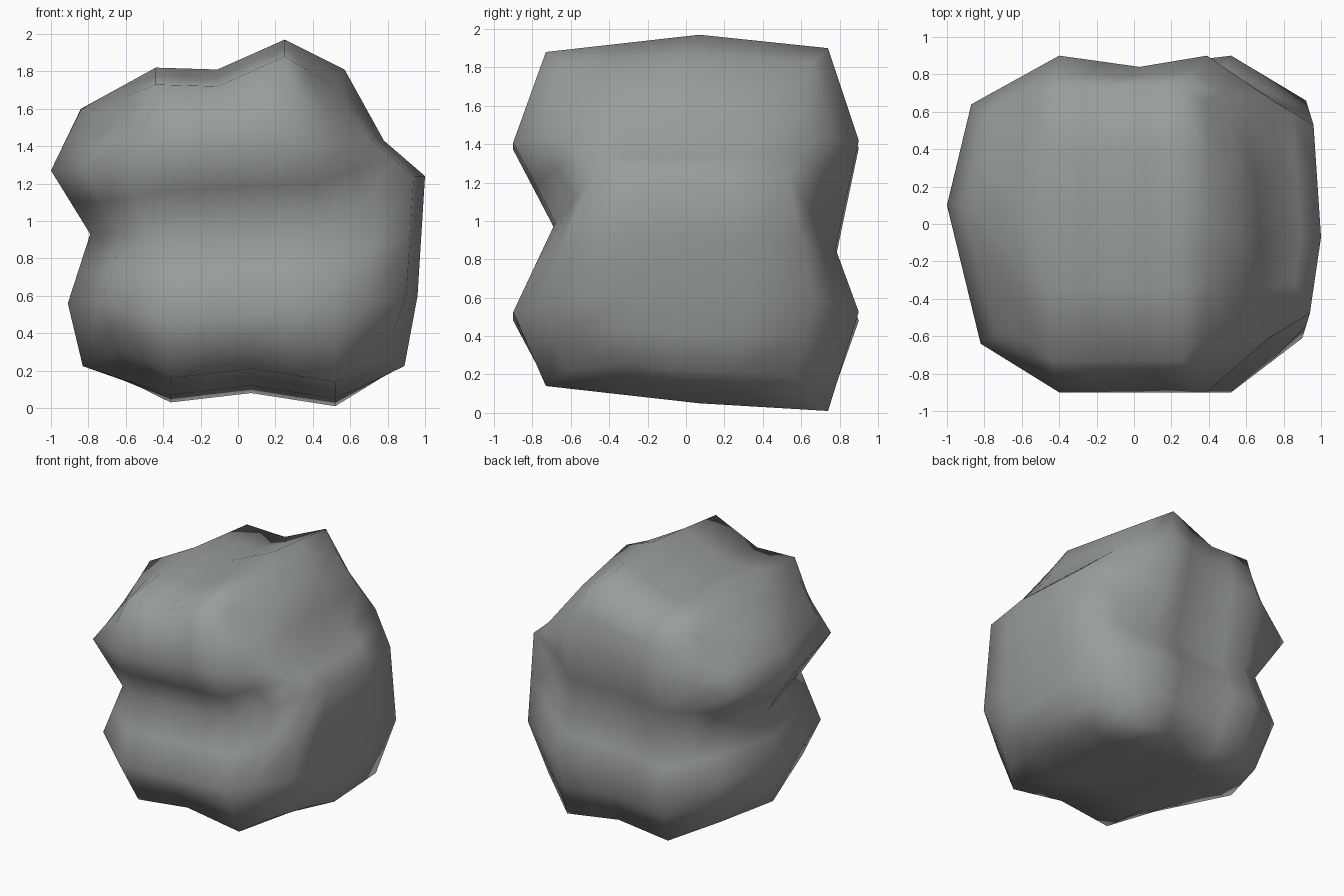
import bpy, bmesh

if "Cube" in bpy.data.objects:
    bpy.data.objects.remove(bpy.data.objects["Cube"])

# Front outline of the boulder: four sides of four steps, counter-clockwise from bottom left (x, z)
OUTLINE = [(-.83, .19), (-.36, .03), (.07, .08), (.52, .01),
           (.89, .19), (.96, .60), (1.0, 1.24), (.78, 1.43),
           (.57, 1.81), (.25, 1.97), (-.11, 1.81), (-.44, 1.82),
           (-.84, 1.60), (-1.0, 1.27), (-.79, .93), (-.91, .56)]
# Grid position (column, row) of each outline point
CELLS = ([(i, 0) for i in range(4)] + [(4, i) for i in range(4)] +
         [(4 - i, 4) for i in range(4)] + [(0, 4 - i) for i in range(4)])

bm = bmesh.new()


def ring(y_flat, y_left, y_right, left, right, top, bottom, end=0):
    """One outline ring, pulled in by a margin on each side; end is -1 front, 1 back."""
    verts = {}
    for (x, z), (c, r) in zip(OUTLINE, CELLS):
        corner = c in (0, 4) and r in (0, 4)
        k = .85 if corner else 1
        x += k * (left * (c == 0) - right * (c == 4))
        z += k * (bottom * (r == 0) - top * (r == 4))
        y = {0: y_left, 4: y_right}.get(c, y_flat)
        # Corners and side hollows sit further from the end
        if corner:
            y -= end * .1
            x *= 1 - .05 * abs(end)
        elif (c, r) == (4, 2):
            y -= end * .13
        elif (c, r) == (0, 2):
            y -= end * .07
        verts[c, r] = bm.verts.new((x, y, z))
    return verts


def cap(verts, depth, zs, flip):
    """Close a ring with a 4 x 4 grid of lumps and grooves."""
    for c in (1, 2, 3):
        for r in (1, 2, 3):
            x = (-.4, .03, .52 - .065 * (r - 1))[c - 1]
            verts[c, r] = bm.verts.new((x, depth[r - 1][c - 1], zs[r - 1] + .05 * x))
    for c in range(4):
        for r in range(4):
            q = [verts[c, r], verts[c + 1, r], verts[c + 1, r + 1], verts[c, r + 1]]
            bm.faces.new(q[::-1] if flip else q)


# Front, middle and back rings, joined into the rounded body
front = ring(-.73, -.64, -.61, .18, .06, .09, .13, -1)
middle = ring(.07, .1, -.07, 0, 0, 0, .04)
back = ring(.74, .64, .66, .13, .04, .07, 0, 1)
for a, b in ((front, middle), (middle, back)):
    for i in range(16):
        p, q = CELLS[i], CELLS[(i + 1) % 16]
        bm.faces.new((a[p], b[p], b[q], a[q]))

# Front has one level groove, back has crossing grooves
cap(front, [(-.9, -.9, -.9), (-.68, -.68, -.68), (-.9, -.9, -.9)], (.5, .97, 1.39), False)
cap(back, [(.9, .84, .9), (.78, .73, .78), (.9, .84, .9)], (.5, .83, 1.40), True)
bmesh.ops.recalc_face_normals(bm, faces=bm.faces)
# Straight subdivision keeps the facets readable under smooth shading
bmesh.ops.subdivide_edges(bm, edges=bm.edges[:], cuts=1, use_grid_fill=True)

mesh = bpy.data.meshes.new("boulder")
bm.to_mesh(mesh)
bm.free()
mesh.shade_smooth()
boulder = bpy.data.objects.new("boulder", mesh)
bpy.context.collection.objects.link(boulder)

stone = bpy.data.materials.new("grey stone")
stone.diffuse_color = (.32, .335, .335, 1)
stone.use_nodes = True
stone.node_tree.nodes["Principled BSDF"].inputs["Base Color"].default_value = stone.diffuse_color
mesh.materials.append(stone)
